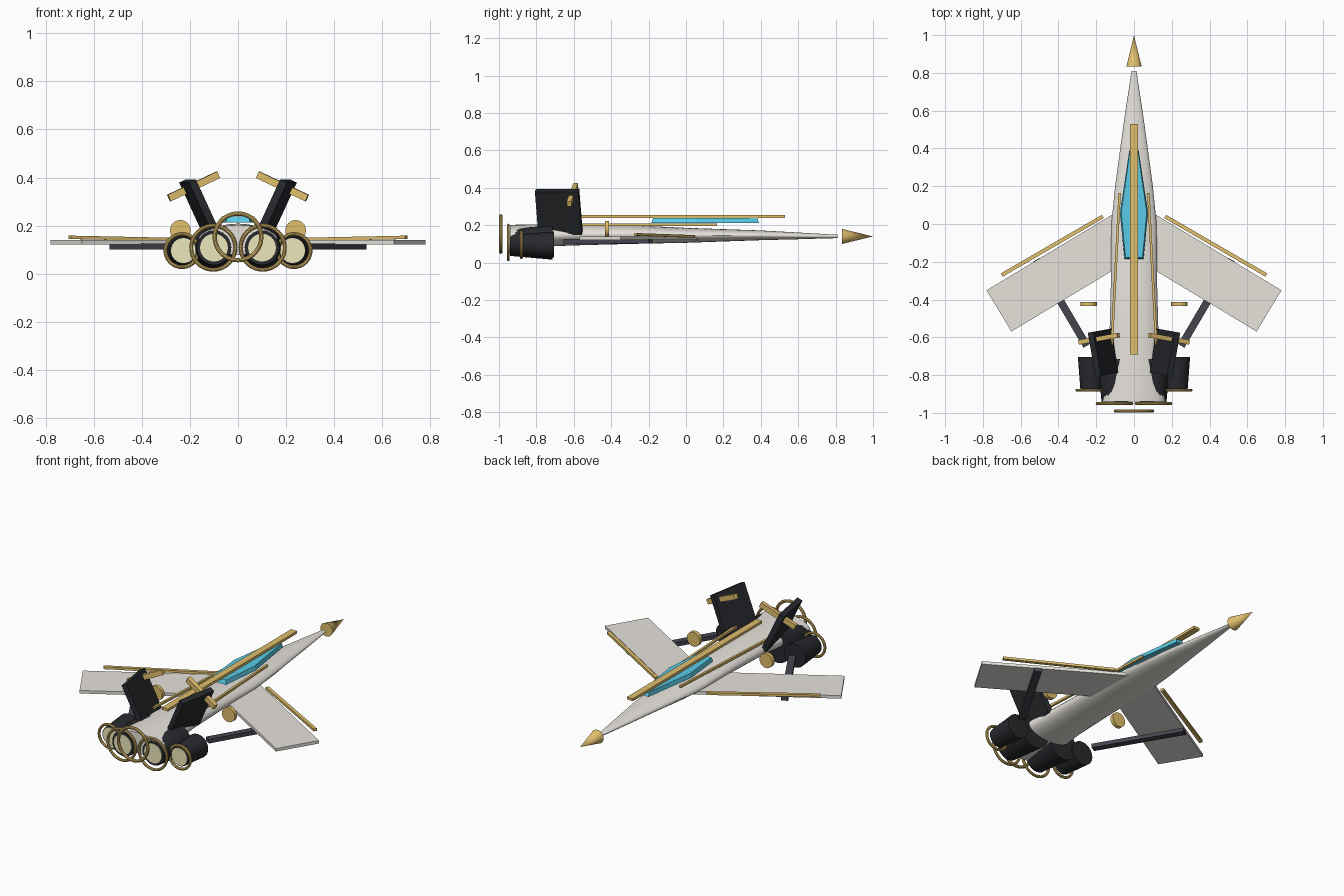
import bpy, bmesh
from math import pi, cos, sin, radians
from mathutils import Vector

if "Cube" in bpy.data.objects:
    bpy.data.objects.remove(bpy.data.objects["Cube"])


def material(name, rgb):
    m = bpy.data.materials.new(name)
    m.diffuse_color = (*rgb, 1)
    m.use_nodes = True
    m.node_tree.nodes["Principled BSDF"].inputs["Base Color"].default_value = m.diffuse_color
    return m


HULL = material("hull", (0.80, 0.77, 0.72))
GOLD = material("gold", (0.75, 0.52, 0.15))
BLACK = material("black", (0.02, 0.022, 0.026))
STEEL = material("steel", (0.06, 0.06, 0.08))
GLASS = material("glass", (0.10, 0.60, 0.80))
GLOW = material("glow", (0.85, 0.80, 0.50))


def finish(name, mat, smooth=False):
    o = bpy.context.object
    o.name = name
    o.data.materials.append(mat)
    if smooth:
        bpy.ops.object.shade_smooth_by_angle(angle=radians(35))
    return o


def mesh_object(name, bm, mat, smooth=False):
    bmesh.ops.recalc_face_normals(bm, faces=bm.faces)
    me = bpy.data.meshes.new(name)
    bm.to_mesh(me)
    bm.free()
    o = bpy.data.objects.new(name, me)
    bpy.context.collection.objects.link(o)
    bpy.ops.object.select_all(action='DESELECT')
    o.select_set(True)
    bpy.context.view_layer.objects.active = o
    return finish(name, mat, smooth)


def box(name, loc, size, mat, rot=(0, 0, 0)):
    bpy.ops.mesh.primitive_cube_add(size=1, location=loc, rotation=rot)
    bpy.context.object.scale = size
    return finish(name, mat)


def beam(name, a, b, w, h, mat):
    # box whose local y axis runs from a to b
    a, b = Vector(a), Vector(b)
    d = b - a
    o = box(name, (a + b) / 2, (w, d.length, h), mat)
    o.rotation_euler = d.to_track_quat('Y', 'Z').to_euler()
    return o


def cone_y(name, x, z, y0, y1, r0, r1, mat, n=24):
    # round part along y: radius r0 at y0 (rear), r1 at y1 (nose side)
    bpy.ops.mesh.primitive_cone_add(vertices=n, radius1=r0, radius2=r1, depth=y1 - y0,
                                    location=(x, (y0 + y1) / 2, z), rotation=(-pi / 2, 0, 0))
    return finish(name, mat, True)


def ring(name, x, y, z, r, t):
    bpy.ops.mesh.primitive_torus_add(location=(x, y, z), rotation=(pi / 2, 0, 0), major_radius=r,
                                     minor_radius=t, major_segments=40, minor_segments=10)
    return finish(name, GOLD, True)


# fuselage: lofted ellipses (y, half width, centre z, half height)
sections = [(-0.94, 0.165, 0.14, 0.062), (-0.6, 0.13, 0.15, 0.058), (-0.3, 0.122, 0.15, 0.05),
            (0.0, 0.12, 0.146, 0.04), (0.2, 0.1, 0.146, 0.033), (0.4, 0.073, 0.146, 0.026),
            (0.6, 0.045, 0.143, 0.018), (0.81, 0.013, 0.14, 0.009)]
bm = bmesh.new()
N = 28
loops = [[bm.verts.new((w * cos(2 * pi * i / N), y, z + h * sin(2 * pi * i / N))) for i in range(N)]
         for y, w, z, h in sections]
for a, b in zip(loops, loops[1:]):
    for i in range(N):
        bm.faces.new((a[i], a[(i + 1) % N], b[(i + 1) % N], b[i]))
bm.faces.new(loops[0])
bm.faces.new(loops[-1])
mesh_object("fuselage", bm, HULL, True)

# nose cone, spine and central tail ring
cone_y("nose_cone", 0, 0.14, 0.835, 1.0, 0.04, 0, GOLD)
box("spine_bar", (0, -0.08, 0.247), (0.04, 1.22, 0.015), GOLD)
ring("tail_ring", 0, -0.99, 0.153, 0.097, 0.009)

# canopy: faceted plate, a little smaller at the top
outline = [(0.025, 0.39), (0.05, 0.22), (0.075, 0.06), (0.05, -0.185)]
outline += [(-x, y) for x, y in reversed(outline)]
bm = bmesh.new()
low = [bm.verts.new((x, y, 0.213)) for x, y in outline]
top = [bm.verts.new((x * 0.9, 0.1 + (y - 0.1) * 0.97, 0.238)) for x, y in outline]
bm.faces.new(low)
bm.faces.new(top)
for i in range(8):
    j = (i + 1) % 8
    bm.faces.new((low[i], low[j], top[j], top[i]))
mesh_object("canopy", bm, GLASS)

for side, s in (("left", -1), ("right", 1)):
    # swept wing slab with its gold leading edge and under-wing strut
    beam(side + "_wing", (s * 0.0, -0.03, 0.131), (s * 0.715, -0.46, 0.131), 0.255, 0.018, HULL)
    beam(side + "_wing_edge", (s * 0.165, 0.04, 0.14), (s * 0.70, -0.27, 0.151), 0.02, 0.014, GOLD)
    beam(side + "_strut", (s * 0.25, -0.645, 0.113), (s * 0.518, -0.19, 0.113), 0.04, 0.024, STEEL)
    beam(side + "_body_rail", (s * 0.076, 0.165, 0.202), (s * 0.118, -0.64, 0.202), 0.013, 0.013, GOLD)

    # canted tail fin with a gold bar through it
    tilt = (0, s * radians(25), -s * radians(10))
    box(side + "_fin", (s * 0.157, -0.68, 0.27), (0.032, 0.236, 0.255), BLACK, tilt)
    box(side + "_fin_bar", (s * 0.185, -0.607, 0.363), (0.23, 0.025, 0.03), GOLD, tilt)

    # floating gold disc
    cone_y(side + "_disc", s * 0.24, 0.18, -0.434, -0.412, 0.043, 0.043, GOLD)

    # inner and outer engines: nacelle, glowing nozzle, gold ring
    for kind, x, z, y0, y1, r0, r1, g, rx, ry, rr in (
            ("inner", 0.1, 0.108, -0.942, -0.715, 0.072, 0.092, 0.058, 0.103, -0.95, 0.092),
            ("outer", 0.227, 0.096, -0.875, -0.705, 0.057, 0.07, 0.052, 0.233, -0.88, 0.069)):
        tag = f"{side}_{kind}_engine"
        cone_y(tag, s * x, z, y0, y1, r0, r1, BLACK)
        cone_y(tag + "_glow", s * x, z, y0 - 0.004, y0 + 0.01, g, g, GLOW)
        ring(tag + "_ring", s * rx, ry, z, rr, 0.008)
